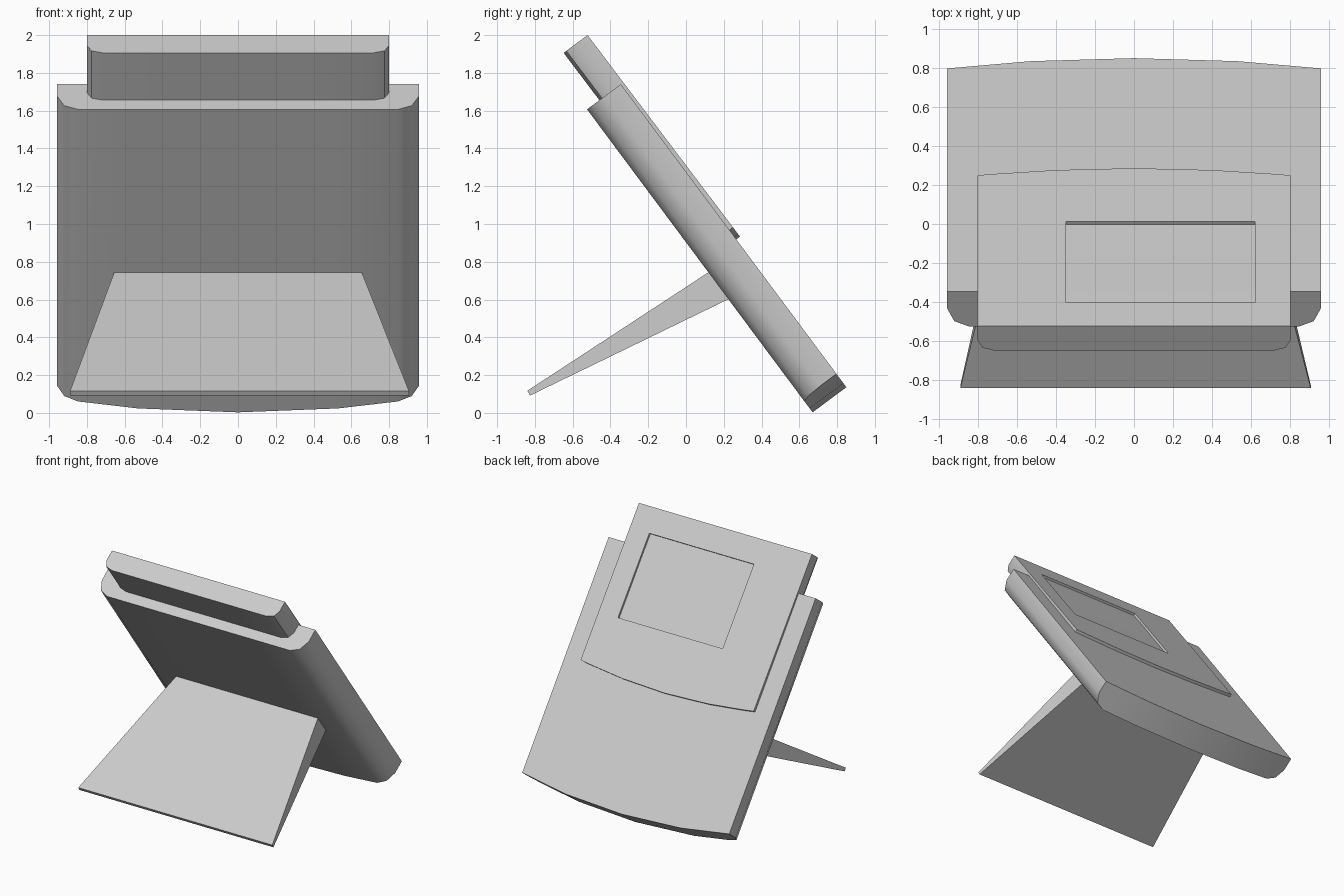
import bpy, bmesh, math
from mathutils import Vector

if "Cube" in bpy.data.objects:
    bpy.data.objects.remove(bpy.data.objects["Cube"])

# Tilted frame: u runs down the slab, n points out of its back face
ORIGIN = Vector((0, -0.345, 1.74))
U = Vector((0, 0.597, -0.802))
N = Vector((0, 0.802, 0.597))


def place(x, u, n):
    return ORIGIN + Vector((x, 0, 0)) + U * u + N * n


def loft(name, sections):
    """Skin a row of four-point sections and cap both ends."""
    bm = bmesh.new()
    rings = [[bm.verts.new(p) for p in s] for s in sections]
    for a, b in zip(rings, rings[1:]):
        for i in range(4):
            j = (i + 1) % 4
            bm.faces.new((a[i], a[j], b[j], b[i]))
    bm.faces.new(rings[0])
    bm.faces.new(rings[-1])
    bmesh.ops.recalc_face_normals(bm, faces=bm.faces)
    mesh = bpy.data.meshes.new(name)
    bm.to_mesh(mesh)
    bm.free()
    ob = bpy.data.objects.new(name, mesh)
    bpy.context.collection.objects.link(ob)
    return ob


def slab(name, half, top, n_top, n_bottom):
    """Slab from half columns (x, thickness, bottom u), mirrored about x = 0."""
    columns = [(-x, t, b) for x, t, b in half] + [(x, t, b) for x, t, b in half[-2::-1]]
    sections = []
    for x, t, b in columns:
        sections.append([place(x, top, n_top), place(x, b, n_bottom),
                         place(x, b, n_bottom - t), place(x, top, n_top - t)])
    return loft(name, sections)


def smooth(ob):
    bpy.ops.object.select_all(action='DESELECT')
    ob.select_set(True)
    bpy.context.view_layer.objects.active = ob
    bpy.ops.object.shade_smooth_by_angle(angle=math.radians(42))


# Main body with rounded front edges and bowed lower end
body = slab("main_body", [(0.957, 0.108, 1.912), (0.92, 0.19, 1.917), (0.847, 0.223, 1.928),
                          (0.53, 0.223, 1.974), (0, 0.223, 2.0)], 0, 0, 0)
smooth(body)

# Upper panel sunk into the body
panel = slab("upper_panel", [(0.80, 0.092, 0.963), (0.775, 0.14, 0.967), (0.715, 0.158, 0.975),
                             (0.40, 0.158, 1.008), (0, 0.158, 1.024)], -0.314, 0.014, 0.024)

# Shallow rectangular recess in the panel
cutter = loft("recess_cutter", [[place(x, -0.114, 0.1), place(x, 0.572, 0.1),
                                 place(x, 0.572, 0.002), place(x, -0.114, -0.003)]
                                for x in (-0.347, 0.62)])
cutter.hide_render = True
mod = panel.modifiers.new("recess", 'BOOLEAN')
mod.operation = 'DIFFERENCE'
mod.solver = 'EXACT'
mod.object = cutter
bpy.context.view_layer.objects.active = panel
bpy.ops.object.modifier_apply(modifier=mod.name)
bpy.data.objects.remove(cutter)
smooth(panel)

# Tapered support leg, widening toward its foot
loft("support_leg", [[(s * 0.655, 0.12, 0.745), (s * 0.655, 0.225, 0.602),
                      (s * 0.897 + 0.008, -0.825, 0.092), (s * 0.897 + 0.008, -0.84, 0.117)]
                     for s in (-1, 1)])
